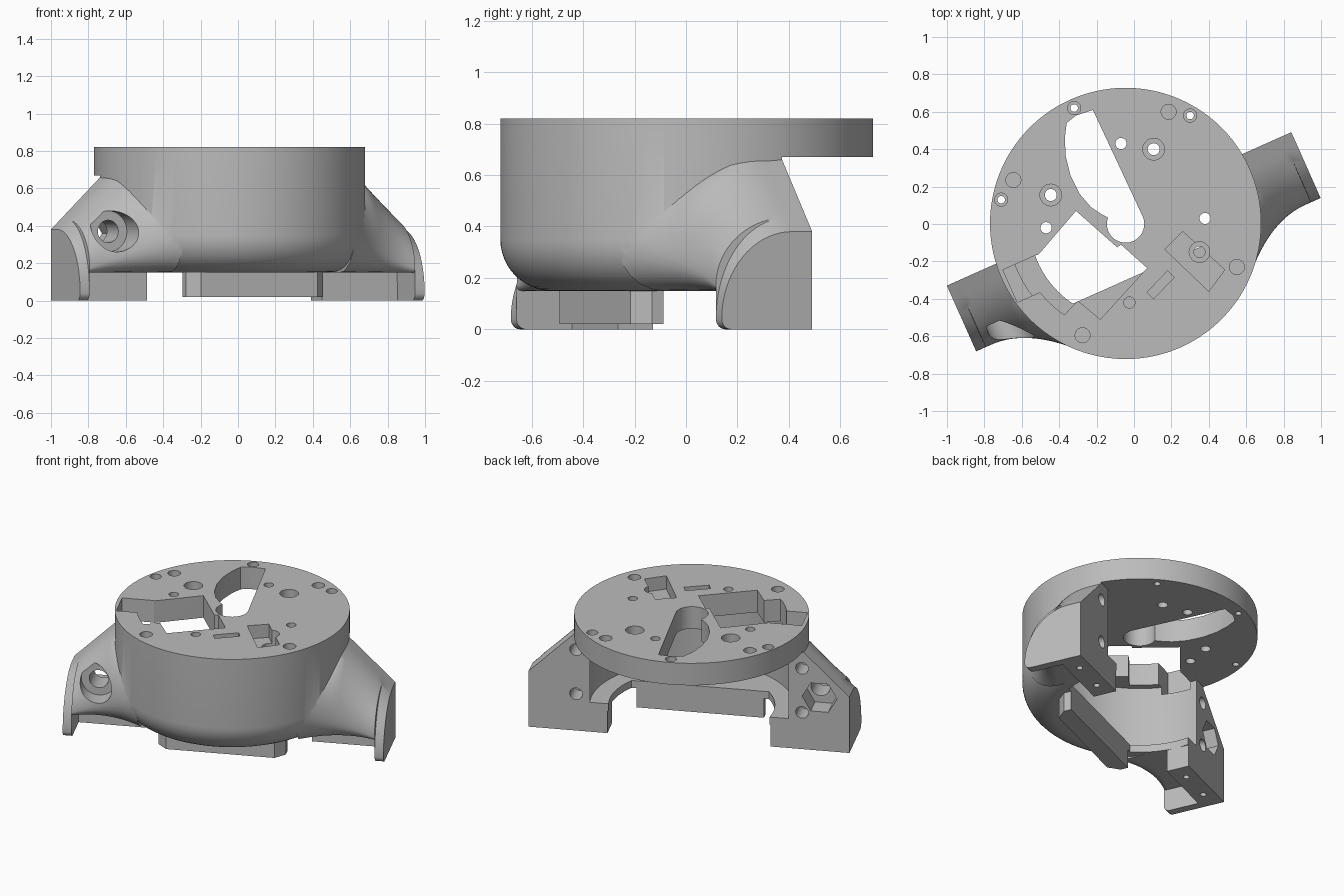
import bpy, bmesh, math
from mathutils import Matrix, Vector

cube = bpy.data.objects.get("Cube")
if cube:
    bpy.data.objects.remove(cube)

# The arms lie along a turned axis; parts are built in that frame (u, v, z)
TURN = Matrix.Translation((-0.045, 0.003, 0)) @ Matrix.Rotation(math.radians(24), 4, 'Z')
BACK, FLOOR, DECK, TOP, RADIUS = 0.085, 0.15, 0.67, 0.82, 0.725

grey = bpy.data.materials.new("plain grey")
grey.use_nodes = True
grey.diffuse_color = (0.5, 0.5, 0.5, 1)
grey.node_tree.nodes["Principled BSDF"].inputs["Base Color"].default_value = (0.5, 0.5, 0.5, 1)


def finish(name, bm):
    bmesh.ops.recalc_face_normals(bm, faces=bm.faces)
    mesh = bpy.data.meshes.new(name)
    bm.to_mesh(mesh)
    bm.free()
    mesh.materials.append(grey)
    obj = bpy.data.objects.new(name, mesh)
    bpy.context.collection.objects.link(obj)
    return obj


def loft(name, rings):
    """Skin closed rings of equal length and cap both ends."""
    bm = bmesh.new()
    loops = [[bm.verts.new(p) for p in ring] for ring in rings]
    for a, b in zip(loops, loops[1:]):
        for i in range(len(a)):
            j = (i + 1) % len(a)
            bm.faces.new((a[i], a[j], b[j], b[i]))
    bm.faces.new(loops[0])
    bm.faces.new(loops[-1])
    return finish(name, bm)


def prism(name, points, z0, z1):
    return loft(name, [[(x, y, z) for x, y in points] for z in (z0, z1)])


def box(name, u0, u1, v0, v1, z0, z1):
    return prism(name, [(u0, v0), (u1, v0), (u1, v1), (u0, v1)], z0, z1)


def circle(r, n=128, cx=0, cy=0):
    return [(cx + r * math.cos(2 * math.pi * i / n), cy + r * math.sin(2 * math.pi * i / n))
            for i in range(n)]


def rod(name, u, z, r, v0, v1, n=32):
    """Round or many-sided bar running along v."""
    return loft(name, [[(x, v, y) for x, y in circle(r, n, u, z)] for v in (v0, v1)])


def local(points):
    """Plan points on the deck, brought into the turned frame."""
    inv = TURN.inverted()
    return [(inv @ Vector((x, y, 0))).to_2d() for x, y in points]


def combine(body, part, operation):
    mod = body.modifiers.new("join", 'BOOLEAN')
    mod.operation, mod.object, mod.solver = operation, part, 'EXACT'
    bpy.context.view_layer.objects.active = body
    bpy.ops.object.modifier_apply(modifier=mod.name)
    bpy.data.objects.remove(part)


def add(part):
    combine(housing, part, 'UNION')


def cut(part):
    combine(housing, part, 'DIFFERENCE')


# Drum with a rounded lower edge, sliced flat at the back
edge = 0.2
rings = []
for i in range(13):
    a = math.pi / 2 * i / 12
    rings.append((RADIUS - edge + edge * math.sin(a), FLOOR + edge - edge * math.cos(a)))
rings.append((RADIUS, TOP))
housing = loft("housing", [[(x, y, z) for x, y in circle(r)] for r, z in rings])
cut(box("back_slice", -1, 1, BACK, 1, 0, DECK))


# Arms: arched sections that flare into the drum
def arm_section(side, u, low, corner):
    flare = max(0, (0.92 - u) / 0.34)
    front = -0.30 - 0.145 * flare ** 2
    top = min(DECK, 0.38 + (1.008 - u) * 0.97)
    pts = [(BACK, low)]
    for i in range(7):
        a = math.pi / 2 * i / 6
        pts.append((front + corner - corner * math.sin(a), low + corner - corner * math.cos(a)))
    for i in range(1, 19):
        a = math.pi / 2 * i / 18
        pts.append((front * math.cos(a), low + corner + (top - low - corner) * math.sin(a)))
    pts.append((BACK, top))
    return [(side * u, v, z) for v, z in pts]


for side in (-1, 1):
    sections = [arm_section(side, 1.008, 0, 0.04), arm_section(side, 0.953, 0, 0.04)]
    for i in range(18):
        t = i / 17
        sections.append(arm_section(side, 0.952 - 0.452 * t, FLOOR, 0.02 + 0.18 * t))
    add(loft("arm", sections))
    add(box("foot", *sorted((side * 0.513, side * 0.98)), -0.065, BACK, 0, FLOOR + 0.1))

# Hollow inside, then the floor opening with a straight front edge
cut(prism("hollow", circle(0.63), 0.2, DECK))
start = math.asin(-0.277 / 0.513)
arc = [start + (math.pi - 2 * start) * i / 64 for i in range(65)]
cut(prism("floor_opening", [(0.513 * math.cos(a), 0.513 * math.sin(a)) for a in arc], -0.1, 0.3))

# Rail below the front of the floor
add(prism("rail", [(-0.40, -0.277), (-0.40, -0.327), (-0.34, -0.39),
                   (0.34, -0.39), (0.40, -0.327), (0.40, -0.277)], 0.02, 0.195))

# Large deck windows
LOW, HIGH = DECK - 0.03, TOP + 0.1
end = [(-0.045 + 0.1 * math.cos(a), 0.1 * math.sin(a))
       for a in [math.radians(25 - 225 * i / 20) for i in range(21)]]
side_curve = [(-0.17, 0.05), (-0.23, 0.09), (-0.29, 0.16), (-0.34, 0.26),
              (-0.365, 0.36), (-0.37, 0.46), (-0.36, 0.54), (-0.31, 0.58), (-0.22, 0.61)]
cut(prism("long_window", local(end + side_curve), LOW, HIGH))
rim = [(-0.045 + 0.585 * math.cos(a), 0.585 * math.sin(a))
       for a in [math.radians(236 - 32 * i / 16) for i in range(17)]]
corner = [(-0.49, -0.14), (-0.31, 0.07), (-0.09, -0.125), (-0.07, -0.11),
          (0.07, -0.235), (-0.18, -0.51), (-0.30, -0.41)]
cut(prism("wide_window", local(corner + rim), LOW, HIGH))
cut(box("side_notch", -0.70, -0.50, -0.15, 0.04, 0.62, HIGH))

# Shallow deck pockets
cut(prism("square_pocket", local([(0.26, -0.04), (0.485, -0.245), (0.40, -0.36), (0.165, -0.135)]),
          0.73, HIGH))
cut(prism("slot_pocket", local([(0.18, -0.25), (0.215, -0.285), (0.105, -0.40), (0.07, -0.365)]),
          0.74, HIGH))

# Screw holes through the deck: x, y, bore, counterbore
holes = [(-0.32, 0.62, 0.02, 0.035), (0.30, 0.58, 0.02, 0.035), (-0.71, 0.13, 0.02, 0.035),
         (-0.07, 0.43, 0.03, 0), (0.38, 0.03, 0.03, 0), (-0.47, -0.02, 0.03, 0),
         (-0.025, -0.42, 0.03, 0), (0.105, 0.40, 0.032, 0.058), (-0.445, 0.155, 0.032, 0.058),
         (0.35, -0.15, 0.03, 0.055), (0.185, 0.60, 0, 0.04), (-0.645, 0.235, 0, 0.04),
         (0.55, -0.23, 0, 0.04), (-0.275, -0.595, 0, 0.04)]
for x, y, bore, wide in holes:
    if bore:
        cut(prism("bore", local(circle(bore, 24, x, y)), LOW, HIGH))
    if wide:
        depth = 0.71 if (x, y) == (0.35, -0.15) else 0.76
        cut(prism("counterbore", local(circle(wide, 32, x, y)), depth, HIGH))

# Mounting holes in the back and underside of each arm
for side in (-1, 1):
    for z in (0.25, 0.55):
        cut(rod("back_hole", side * 0.71, z, 0.04, -0.05, 0.2, 24))
    for u in (0.63, 0.87):
        cut(prism("foot_hole", circle(0.02, 16, side * u, 0.01), -0.1, 0.1))

# Cross bolt through one arm: front counterbore, bore and six-sided nut pocket
cut(rod("bolt_head", -0.80, 0.37, 0.11, -0.6, -0.2))
cut(rod("bolt_bore", -0.80, 0.37, 0.06, -0.3, 0.1))
cut(rod("nut_pocket", -0.82, 0.36, 0.11, -0.05, 0.2, 6))

# Place and shade
housing.data.transform(TURN)
for obj in bpy.context.selected_objects:
    obj.select_set(False)
housing.select_set(True)
bpy.context.view_layer.objects.active = housing
bpy.ops.object.shade_smooth_by_angle(angle=math.radians(28))
